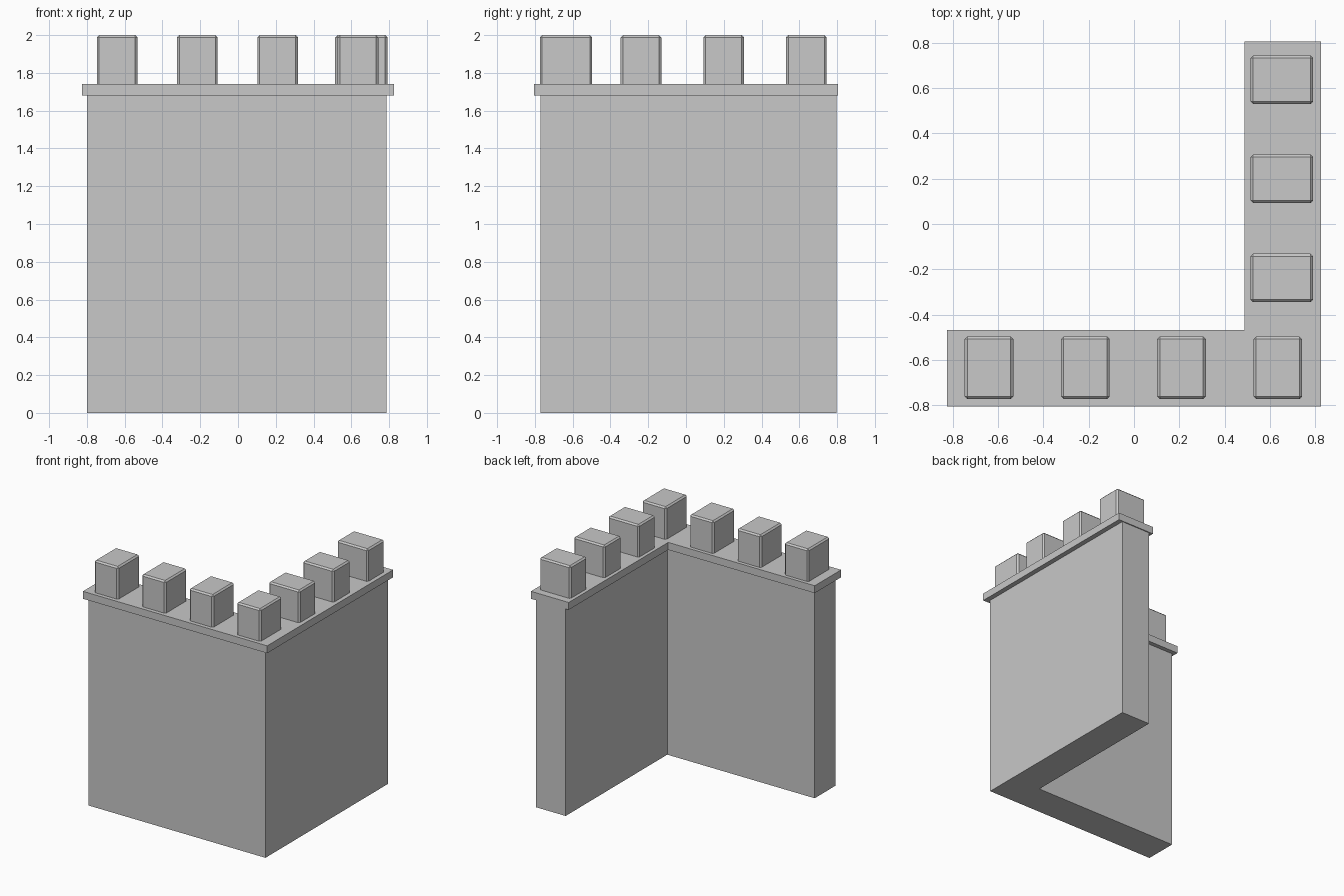
import bpy
import bmesh

cube = bpy.data.objects.get("Cube")
if cube:
    bpy.data.objects.remove(cube, do_unlink=True)

stone = bpy.data.materials.new("stone_grey")
stone.use_nodes = True
colour = (0.58, 0.58, 0.58, 1)
stone.diffuse_color = colour
stone.node_tree.nodes["Principled BSDF"].inputs["Base Color"].default_value = colour


def add_object(name, bm):
    bmesh.ops.recalc_face_normals(bm, faces=bm.faces)
    mesh = bpy.data.meshes.new(name)
    bm.to_mesh(mesh)
    bm.free()
    mesh.materials.append(stone)
    obj = bpy.data.objects.new(name, mesh)
    bpy.context.collection.objects.link(obj)
    return obj


def corner_slab(name, left, right, front, back, inner_x, inner_y, z0, z1):
    """L-shaped plan extruded upwards."""
    plan = [(left, front), (right, front), (right, back),
            (inner_x, back), (inner_x, inner_y), (left, inner_y)]
    bm = bmesh.new()
    base = bm.faces.new([bm.verts.new((x, y, z0)) for x, y in plan])
    top = bmesh.ops.extrude_face_region(bm, geom=[base], use_keep_orig=True)
    verts = [g for g in top["geom"] if isinstance(g, bmesh.types.BMVert)]
    bmesh.ops.translate(bm, verts=verts, vec=(0, 0, z1 - z0))
    return add_object(name, bm)


def merlon(name, x, y, width, depth):
    """Block with chamfered edges, left sharp where it meets the ledge."""
    bm = bmesh.new()
    bmesh.ops.create_cube(bm, size=1)
    bmesh.ops.scale(bm, verts=bm.verts, vec=(width, depth, TOP - LEDGE_TOP))
    bmesh.ops.translate(bm, verts=bm.verts, vec=(x, y, (TOP + LEDGE_TOP) / 2))
    edges = [e for e in bm.edges if max(v.co.z for v in e.verts) > LEDGE_TOP + 0.1]
    bmesh.ops.bevel(bm, geom=edges, offset=0.012, segments=1, affect='EDGES')
    return add_object(name, bm)


TOP, LEDGE_TOP, LEDGE_BASE = 2.0, 1.74, 1.68

# Corner wall and overhanging ledge
corner_slab("corner_wall", -0.8, 0.785, -0.77, 0.797, 0.52, -0.503, 0, LEDGE_BASE)
corner_slab("ledge", -0.825, 0.825, -0.805, 0.805, 0.487, -0.468, LEDGE_BASE, LEDGE_TOP)

# Merlons along the front wing, including the corner
for i in range(4):
    merlon(f"front_merlon_{i + 1}", -0.64 + i * 0.425, -0.635, 0.215, 0.277)

# Merlons along the side wing
for i in range(3):
    merlon(f"side_merlon_{i + 1}", 0.653, -0.238 + i * 0.4375, 0.277, 0.215)
